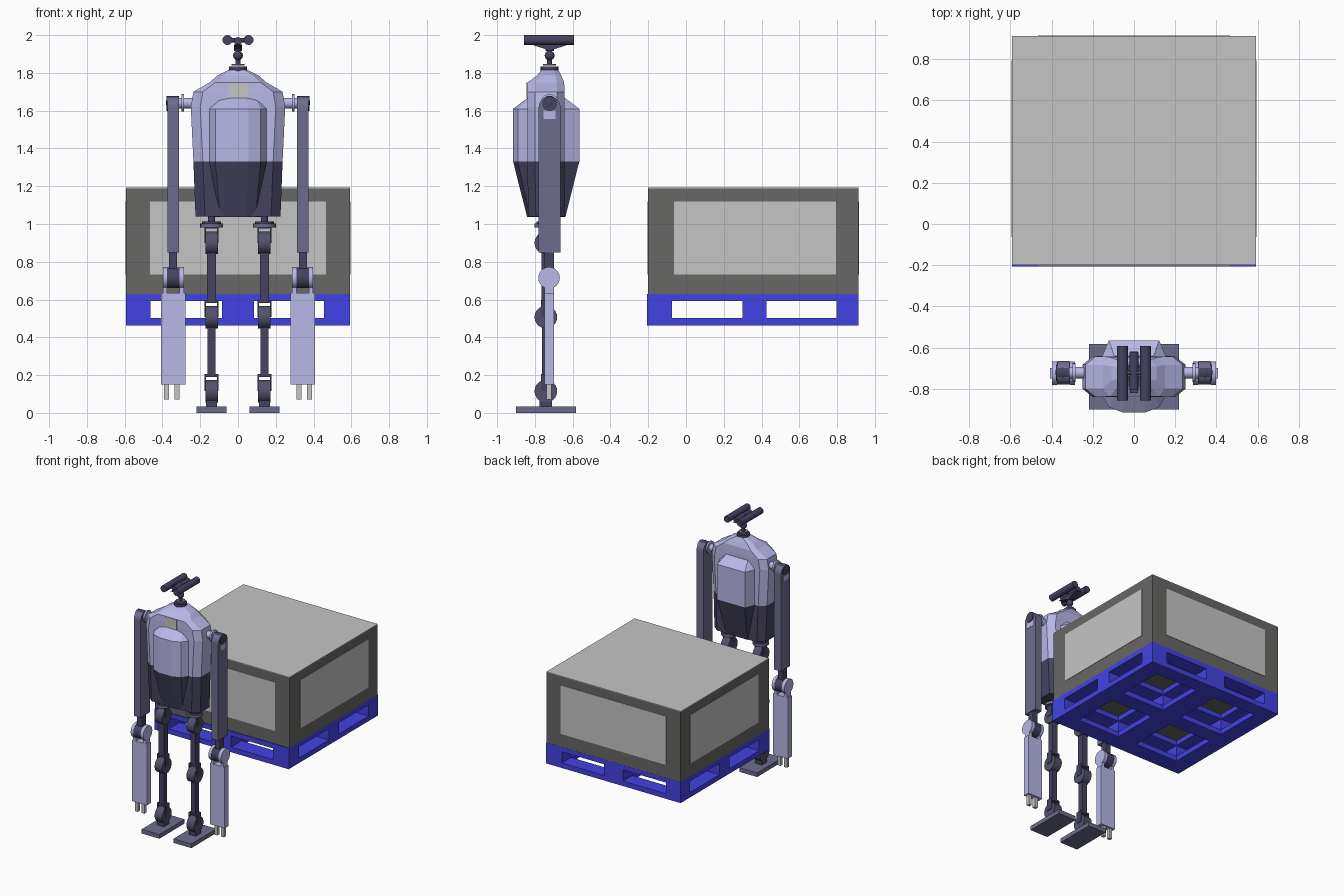
import bpy, bmesh, math
from mathutils import Matrix, Vector

if "Cube" in bpy.data.objects:
    bpy.data.objects.remove(bpy.data.objects["Cube"])


def material(name, rgb):
    m = bpy.data.materials.new(name)
    m.diffuse_color = (*rgb, 1)
    m.use_nodes = True
    m.node_tree.nodes["Principled BSDF"].inputs["Base Color"].default_value = m.diffuse_color
    return m


LAVENDER = material("lavender shell", (0.48, 0.48, 0.80))
DARK = material("dark violet", (0.060, 0.056, 0.115))
JOINT = material("joint slate", (0.085, 0.083, 0.145))
SLATE = material("slate", (0.155, 0.152, 0.27))
BLUE = material("pallet blue", (0.055, 0.055, 0.78))
CHARCOAL = material("charcoal", (0.135, 0.135, 0.13))
LIGHT = material("light grey", (0.56, 0.56, 0.56))


def finish(name, bm, mats, smooth=False):
    bmesh.ops.recalc_face_normals(bm, faces=bm.faces[:])
    me = bpy.data.meshes.new(name)
    bm.to_mesh(me)
    bm.free()
    ob = bpy.data.objects.new(name, me)
    bpy.context.collection.objects.link(ob)
    for m in mats:
        me.materials.append(m)
    if smooth:
        bpy.ops.object.select_all(action='DESELECT')
        ob.select_set(True)
        bpy.context.view_layer.objects.active = ob
        bpy.ops.object.shade_smooth_by_angle(angle=math.radians(35))
    return ob


def box(name, x, y, z, mat):
    bm = bmesh.new()
    size = Vector((x[1] - x[0], y[1] - y[0], z[1] - z[0], 1))
    mid = Vector((x[0] + x[1], y[0] + y[1], z[0] + z[1])) / 2
    bmesh.ops.create_cube(bm, size=1, matrix=Matrix.Translation(mid) @ Matrix.Diagonal(size))
    return finish(name, bm, [mat])


def rod(name, axis, centre, r, length, mat, r2=None, seg=24):
    rot = {'x': Matrix.Rotation(math.pi / 2, 4, 'Y'),
           'y': Matrix.Rotation(-math.pi / 2, 4, 'X'), 'z': Matrix()}[axis]
    bm = bmesh.new()
    bmesh.ops.create_cone(bm, cap_ends=True, segments=seg, radius1=r,
                          radius2=r if r2 is None else r2, depth=length,
                          matrix=Matrix.Translation(centre) @ rot)
    return finish(name, bm, [mat], True)


def ball(name, centre, r, mat):
    bm = bmesh.new()
    bmesh.ops.create_uvsphere(bm, u_segments=20, v_segments=12, radius=r,
                              matrix=Matrix.Translation(centre))
    return finish(name, bm, [mat], True)


def loft(name, rings, mats, rule=None):
    """Skin closed rings of equal point count, with end caps."""
    bm = bmesh.new()
    vs = [[bm.verts.new(p) for p in ring] for ring in rings]
    n = len(rings[0])
    for a, b in zip(vs, vs[1:]):
        for i in range(n):
            bm.faces.new((a[i], a[(i + 1) % n], b[(i + 1) % n], b[i]))
    bm.faces.new(vs[0])
    bm.faces.new(vs[-1])
    for f in bm.faces:
        if rule:
            f.material_index = rule(f.calc_center_median())
    return finish(name, bm, mats)


def capped_bar(name, x, yc, r, z_flat, z_round, mat):
    """Bar with one rounded end, extruded along x."""
    s = 1 if z_round > z_flat else -1
    prof = [(yc - r, z_flat), (yc + r, z_flat)]
    prof += [(yc + r * math.cos(t * math.pi / 12), z_round + s * r * math.sin(t * math.pi / 12))
             for t in range(13)]
    return loft(name, [[(xx, y, z) for y, z in prof] for xx in x], [mat])


# Pallet: grid of cells, with only the outer skin kept
xs = (-0.592, -0.462, -0.085, 0.085, 0.455, 0.592)
ys = (-0.207, -0.075, 0.298, 0.425, 0.797, 0.913)
zs = (0.463, 0.503, 0.592, 0.63)


def solid(i, j, k):
    if not (0 <= i < 5 and 0 <= j < 5 and 0 <= k < 3):
        return False
    return not (i % 2 or j % 2) if k == 1 else not (i % 2 and j % 2)


bm = bmesh.new()
for i in range(5):
    for j in range(5):
        for k in range(3):
            if not solid(i, j, k):
                continue
            for ax in range(3):
                for side in (0, 1):
                    nb = [i, j, k]
                    nb[ax] += 2 * side - 1
                    if solid(*nb):
                        continue
                    quad = []
                    for u, v in ((0, 0), (1, 0), (1, 1), (0, 1)):
                        c = [i, j, k]
                        c[ax] += side
                        c[(ax + 1) % 3] += u
                        c[(ax + 2) % 3] += v
                        quad.append(bm.verts.new((xs[c[0]], ys[c[1]], zs[c[2]])))
                    bm.faces.new(quad)
bmesh.ops.remove_doubles(bm, verts=bm.verts[:], dist=1e-4)
finish("pallet", bm, [BLUE])

# Crate with light lid and side panels
box("crate", (-0.592, 0.592), (-0.2, 0.912), (0.63, 1.187), CHARCOAL)
box("crate_lid", (-0.592, 0.592), (-0.2, 0.912), (1.187, 1.192), LIGHT)
for n, y in (("front", -0.2), ("back", 0.912)):
    box(f"crate_panel_{n}", (-0.465, 0.467), (y - 0.003, y + 0.003), (0.733, 1.12), LIGHT)
for n, x in (("left", -0.592), ("right", 0.592)):
    box(f"crate_panel_{n}", (x - 0.003, x + 0.003), (-0.063, 0.793), (0.733, 1.12), LIGHT)


# Torso: chamfered body, dark below the waist
def octagon(z, hx, y0, y1, cx, cy):
    half = [(hx - cx, y0), (hx, y0 + cy), (hx, y1 - cy), (hx - cx, y1)]
    return [(x, y, z) for x, y in half] + [(-x, y, z) for x, y in reversed(half)]


def waist(c):
    return 1 if c.z < 1.33 else 0


loft("torso", [octagon(1.04, 0.225, -0.835, -0.64, 0.05, 0.04),
               octagon(1.33, 0.236, -0.84, -0.643, 0.05, 0.04),
               octagon(1.62, 0.25, -0.84, -0.643, 0.05, 0.04),
               octagon(1.70, 0.236, -0.84, -0.643, 0.05, 0.04),
               octagon(1.75, 0.15, -0.838, -0.645, 0.03, 0.04),
               octagon(1.785, 0.11, -0.79, -0.66, 0.03, 0.03),
               octagon(1.815, 0.05, -0.765, -0.675, 0.02, 0.02)],
     [LAVENDER, DARK], waist)


# Chest and back bulge
def bulge(z, sx, sy):
    half = [(0.055, -0.175), (0.12, -0.15), (0.158, -0.09), (0.158, 0.09), (0.122, 0.175)]
    pts = half + [(-x, y) for x, y in reversed(half)]
    return [(x * sx, -0.74 + y * sy, z) for x, y in pts]


loft("chest_bulge", [bulge(1.038, 0.78, 0.58), bulge(1.33, 1, 1), bulge(1.61, 1, 1),
                     bulge(1.668, 0.78, 0.56)], [LAVENDER, DARK], waist)
box("chest_plate", (-0.05, 0.05), (-0.844, -0.836), (1.668, 1.75), LIGHT)

# Neck and sensor head
Y = -0.722
rod("neck_base", 'z', (0, Y, 1.82), 0.047, 0.026, DARK)
rod("neck_disc", 'z', (0, Y, 1.843), 0.034, 0.010, SLATE)
rod("neck_stem", 'z', (0, Y, 1.875), 0.013, 0.06, DARK)
ball("neck_ball", (0, Y, 1.892), 0.026, DARK)
rod("neck_yoke", 'z', (0, Y, 1.93), 0.022, 0.03, DARK)
loft("head_bracket", [[(x, -0.82, 1.95), (x, -0.62, 1.95), (x, -0.70, 1.925), (x, -0.74, 1.925)]
                      for x in (-0.02, 0.02)], [DARK])
rod("head_centre_tube", 'y', (0, -0.715, 1.968), 0.021, 0.18, DARK)
rod("head_crossbar", 'x', (0, Y, 1.974), 0.012, 0.12, DARK)
for n, s in (("left", -1), ("right", 1)):
    rod(f"head_tube_{n}", 'y', (s * 0.056, -0.725, 1.974), 0.026, 0.265, DARK)

    def span(a, b):
        return tuple(sorted((s * a, s * b)))

    # Shoulder
    rod(f"shoulder_shaft_{n}", 'x', (s * 0.275, Y, 1.64), 0.028, 0.09, LAVENDER)
    rod(f"shoulder_flange_{n}", 'x', (s * 0.292, Y, 1.642), 0.046, 0.014, LAVENDER)
    ball(f"shoulder_ball_{n}", (s * 0.345, Y, 1.642), 0.037, DARK)
    rod(f"shoulder_cap_{n}", 'x', (s * 0.345, Y, 1.637), 0.04, 0.066, DARK)
    box(f"shoulder_plate_{n}", span(0.368, 0.374), (-0.755, -0.69), (1.555, 1.6), LAVENDER)

    # Upper arm, elbow, forearm and fingers
    capped_bar(f"upper_arm_{n}", span(0.312, 0.372), Y, 0.058, 0.85, 1.617, SLATE)
    box(f"elbow_link_{n}", span(0.322, 0.365), (-0.75, -0.698), (0.70, 0.86), DARK)
    rod(f"elbow_pivot_{n}", 'x', (s * 0.342, -0.725, 0.715), 0.055, 0.066, DARK)
    for a, b in ((0.287, 0.31), (0.375, 0.398)):
        rod(f"elbow_cheek_{n}", 'x', (s * (a + b) / 2, -0.725, 0.715), 0.057, b - a, LAVENDER)
        box(f"elbow_cheek_arm_{n}", span(a, b), (-0.75, -0.70), (0.62, 0.70), LAVENDER)
    box(f"forearm_{n}", span(0.277, 0.407), (-0.75, -0.70), (0.15, 0.635), LAVENDER)
    for x in (0.322, 0.379):
        box(f"finger_{n}", span(x - 0.013, x + 0.013), (-0.738, -0.712), (0.07, 0.152), LIGHT)

    # Hip mount
    rod(f"hip_shaft_{n}", 'z', (s * 0.14, -0.742, 1.03), 0.018, 0.05, DARK)
    rod(f"hip_disc_{n}", 'z', (s * 0.14, -0.742, 1.007), 0.05, 0.012, DARK)
    rod(f"hip_flange_{n}", 'z', (s * 0.14, -0.742, 0.992), 0.06, 0.022, SLATE)

    # Leg joints: drum, open clevis and the bar above it
    for part, z in (("hip", 0.9), ("knee", 0.507), ("ankle", 0.115)):
        rod(f"{part}_drum_{n}", 'x', (s * 0.14, -0.742, z), 0.06, 0.066, JOINT)
        for x in (0.107, 0.173):
            box(f"{part}_clevis_{n}", span(x - 0.004, x + 0.004), (-0.768, -0.716),
                (z, z + 0.09), DARK)
        box(f"{part}_bridge_{n}", span(0.103, 0.177), (-0.768, -0.716),
            (z + 0.075, z + 0.09), DARK)

    # Leg bars and foot
    box(f"thigh_{n}", span(0.116, 0.164), (-0.766, -0.718), (0.59, 0.87), DARK)
    box(f"shin_{n}", span(0.119, 0.161), (-0.763, -0.721), (0.2, 0.48), DARK)
    box(f"ankle_stem_{n}", span(0.11, 0.17), (-0.775, -0.71), (0.03, 0.1), DARK)
    box(f"foot_{n}", span(0.062, 0.219), (-0.9, -0.582), (0, 0.033), SLATE)
